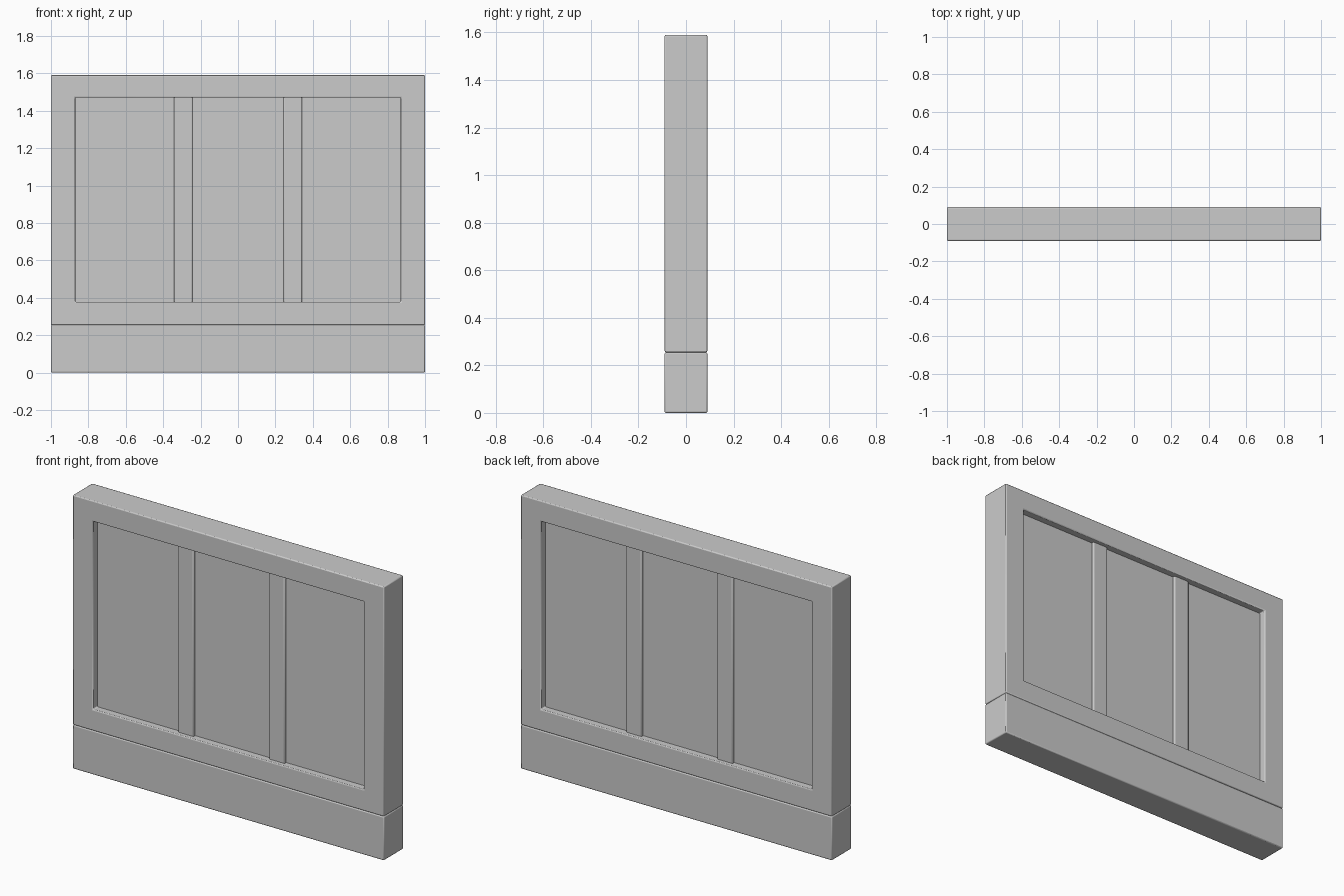
import bpy
import bmesh
from math import radians

cube = bpy.data.objects.get("Cube")
if cube:
    bpy.data.objects.remove(cube, do_unlink=True)

HALF_WIDTH, HALF_DEPTH = 1.0, 0.09
BASE_TOP, HEIGHT = 0.255, 1.59
OPEN_X, OPEN_LOW, OPEN_HIGH = 0.87, 0.378, 1.47

grey = bpy.data.materials.new("plain grey")
grey.use_nodes = True
colour = (0.6, 0.6, 0.6, 1)
grey.diffuse_color = colour
grey.node_tree.nodes["Principled BSDF"].inputs["Base Color"].default_value = colour


def finish(name, bm, bevel):
    """Turn a bmesh into a softly bevelled grey object."""
    bmesh.ops.recalc_face_normals(bm, faces=bm.faces)
    mesh = bpy.data.meshes.new(name)
    bm.to_mesh(mesh)
    bm.free()
    mesh.materials.append(grey)
    obj = bpy.data.objects.new(name, mesh)
    bpy.context.collection.objects.link(obj)
    if bevel:
        mod = obj.modifiers.new("soft edges", "BEVEL")
        mod.width = bevel
        mod.segments = 2
        mod.limit_method = "ANGLE"
    bpy.ops.object.select_all(action="DESELECT")
    obj.select_set(True)
    bpy.context.view_layer.objects.active = obj
    bpy.ops.object.shade_smooth_by_angle(angle=radians(50))
    return obj


def box(name, x0, x1, half_depth, z0, z1, bevel=0.0):
    bm = bmesh.new()
    bmesh.ops.create_cube(bm, size=1)
    for v in bm.verts:
        v.co.x = x1 if v.co.x > 0 else x0
        v.co.y = half_depth if v.co.y > 0 else -half_depth
        v.co.z = z1 if v.co.z > 0 else z0
    return finish(name, bm, bevel)


def ring(name, outer, inner, half_depth, bevel):
    """Rectangular frame; outer and inner are (half width, low, high)."""
    bm = bmesh.new()

    def loop(rect, y):
        w, low, high = rect
        corners = ((-w, low), (w, low), (w, high), (-w, high))
        return [bm.verts.new((x, y, z)) for x, z in corners]

    # front outer, front inner, back inner, back outer
    loops = [loop(outer, -half_depth), loop(inner, -half_depth),
             loop(inner, half_depth), loop(outer, half_depth)]
    for a, b in zip(loops, loops[1:] + loops[:1]):
        for i in range(4):
            j = (i + 1) % 4
            bm.faces.new((a[i], a[j], b[j], b[i]))
    return finish(name, bm, bevel)


# Skirting base and the surrounding frame
box("base_board", -HALF_WIDTH, HALF_WIDTH, HALF_DEPTH, 0, BASE_TOP, 0.006)
ring("outer_frame", (HALF_WIDTH, BASE_TOP, HEIGHT),
     (OPEN_X, OPEN_LOW, OPEN_HIGH), HALF_DEPTH, 0.006)

# Recessed panel, seen from both faces
box("inner_panel", -OPEN_X - 0.02, OPEN_X + 0.02, 0.047,
    OPEN_LOW - 0.02, OPEN_HIGH + 0.02)

# Two upright slats standing proud of the panel
for side, name in ((-1, "right_slat"), (1, "left_slat")):
    middle = side * 0.293
    box(name, middle - 0.05, middle + 0.05, 0.062,
        OPEN_LOW - 0.01, OPEN_HIGH + 0.01, 0.006)
